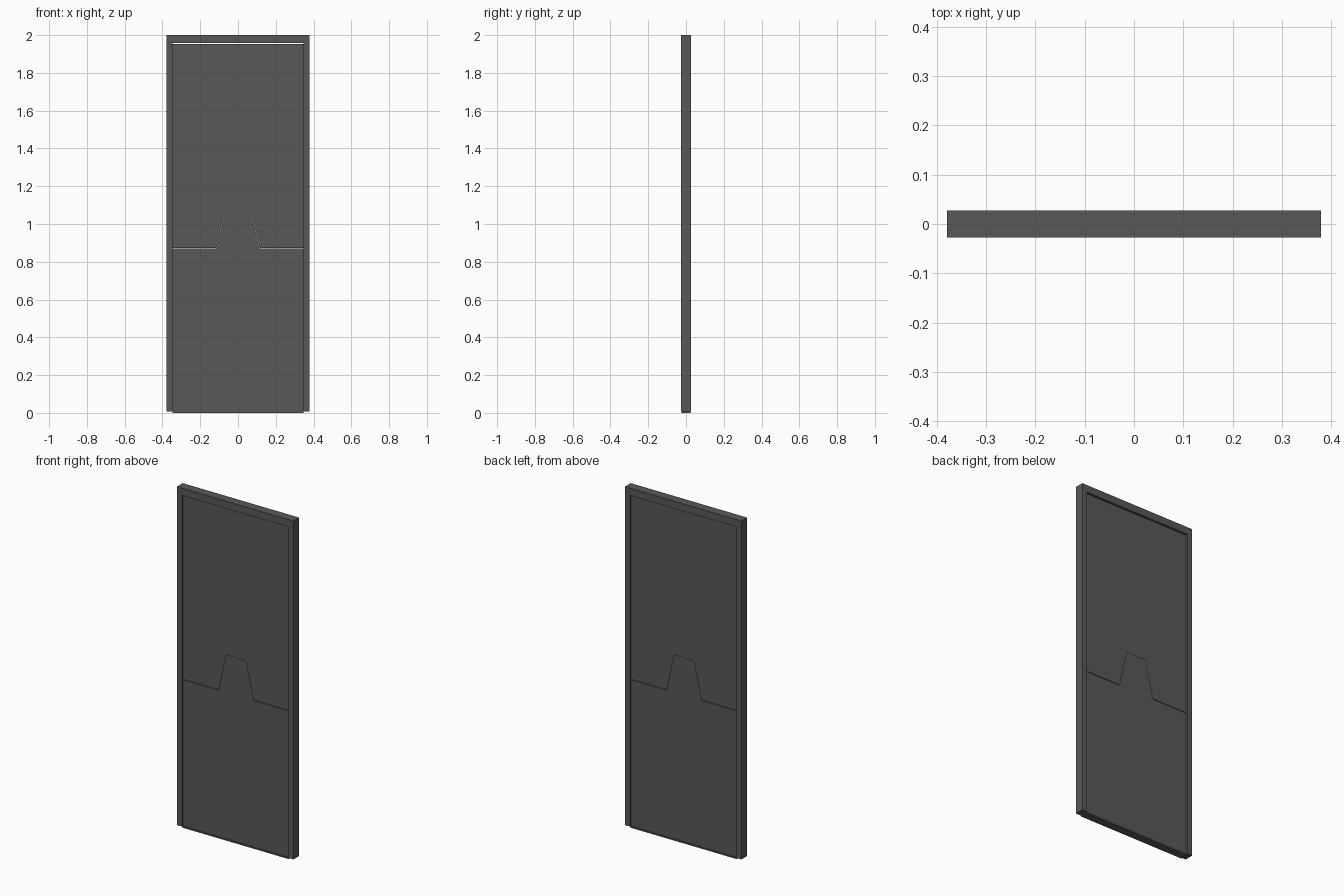
import bpy, bmesh

if "Cube" in bpy.data.objects:
    bpy.data.objects.remove(bpy.data.objects["Cube"])

dark = bpy.data.materials.new("dark_grey")
dark.diffuse_color = (0.10, 0.098, 0.096, 1.0)
dark.use_nodes = True
dark.node_tree.nodes["Principled BSDF"].inputs["Base Color"].default_value = dark.diffuse_color


def extrude_profile(name, points, half_depth):
    """Extrude an x/z outline symmetrically along y."""
    bm = bmesh.new()
    face = bm.faces.new([bm.verts.new((x, -half_depth, z)) for x, z in points])
    out = bmesh.ops.extrude_face_region(bm, geom=[face])
    verts = [g for g in out["geom"] if isinstance(g, bmesh.types.BMVert)]
    bmesh.ops.translate(bm, verts=verts, vec=(0, 2 * half_depth, 0))
    bmesh.ops.recalc_face_normals(bm, faces=bm.faces)
    mesh = bpy.data.meshes.new(name)
    bm.to_mesh(mesh)
    bm.free()
    mesh.materials.append(dark)
    obj = bpy.data.objects.new(name, mesh)
    bpy.context.collection.objects.link(obj)
    return obj


def mirrored(right):
    """Complete a right-hand point run with its left-hand mirror."""
    return right + [(-x, z) for x, z in reversed(right)]


W, INNER = 0.379, 0.346      # outer and opening half widths
PANEL_HALF = 0.017

# Door frame: two jambs joined by a header
extrude_profile("door_frame", mirrored(
    [(INNER, 1.957), (INNER, 0.008), (W, 0.008), (W, 2.0)]), 0.027)

# Lower leaf with raised trapezoid tongue
extrude_profile("lower_panel", mirrored(
    [(INNER, 0.008), (INNER, 0.869), (0.114, 0.869), (0.064, 1.09)]), PANEL_HALF)

# Upper leaf with matching notch, leaving a hairline seam
extrude_profile("upper_panel", mirrored(
    [(0.065, 1.091), (0.115, 0.872), (INNER, 0.872), (INNER, 1.954)]), PANEL_HALF)

# Threshold strip under the lower leaf
extrude_profile("threshold", mirrored([(INNER, 0.0), (INNER, 0.008)]), 0.023)
